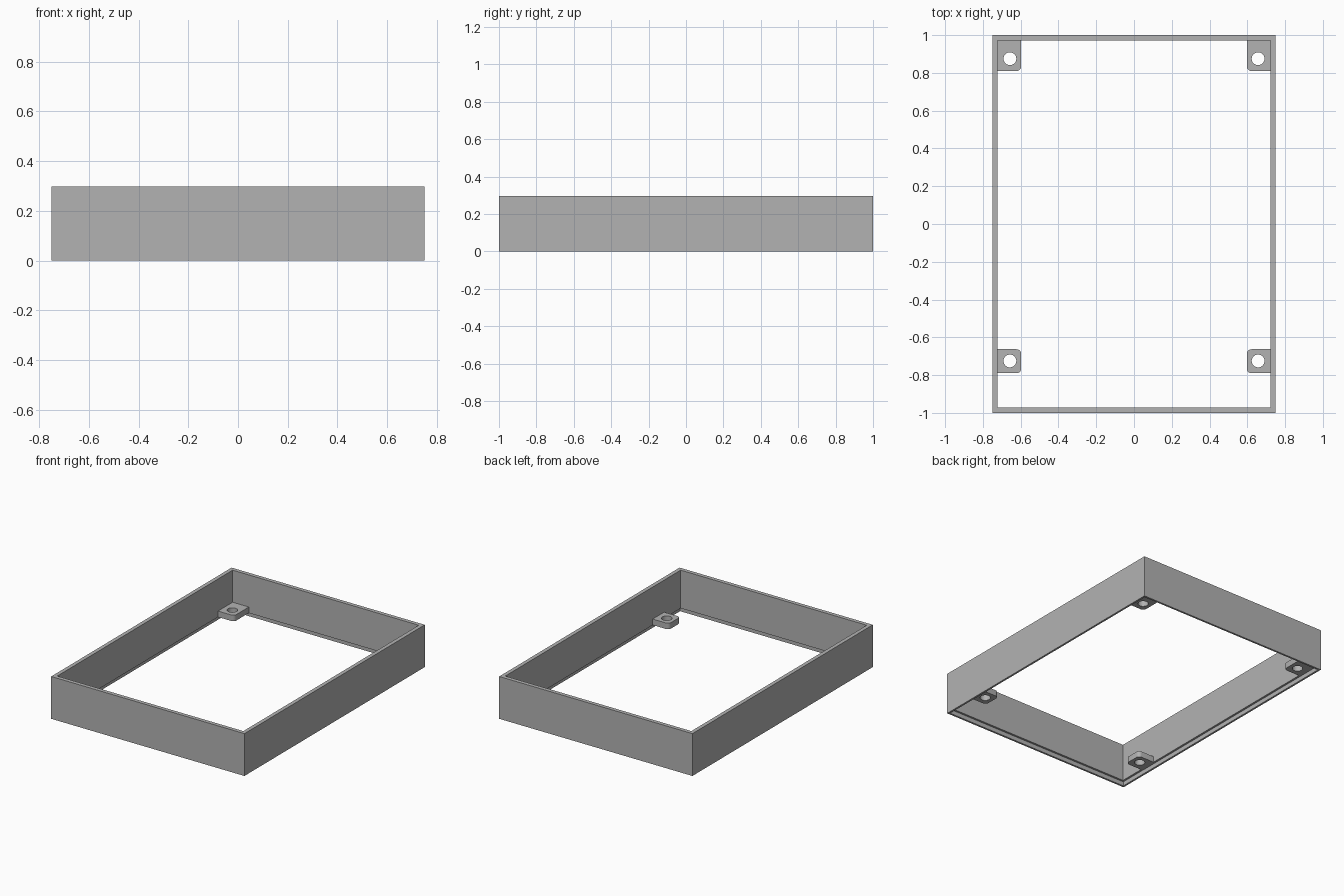
import bpy, bmesh, math

if "Cube" in bpy.data.objects:
    bpy.data.objects.remove(bpy.data.objects["Cube"])

HX, HY, H = 0.75, 1.0, 0.297      # outer half sizes and height
WALL, LIP, STEP = 0.0275, 0.0135, 0.03   # wall, thin bottom lip, rebate height
TAB_TOP = 0.072
HOLE_R = 0.034

grey = bpy.data.materials.new("grey plastic")
grey.diffuse_color = (0.45, 0.45, 0.45, 1)
grey.use_nodes = True
grey.node_tree.nodes["Principled BSDF"].inputs["Base Color"].default_value = grey.diffuse_color


def frame():
    """Sweep the stepped wall profile (inset, height) round a rectangle."""
    profile = [(0, 0), (0, H), (WALL, H), (WALL, STEP), (LIP, STEP), (LIP, 0)]
    corners = [(-1, -1), (1, -1), (1, 1), (-1, 1)]
    bm = bmesh.new()
    loops = [[bm.verts.new((sx * (HX - d), sy * (HY - d), z)) for d, z in profile]
             for sx, sy in corners]
    n = len(profile)
    for i in range(4):
        a, b = loops[i], loops[(i + 1) % 4]
        for j in range(n):
            k = (j + 1) % n
            bm.faces.new((a[j], b[j], b[k], a[k]))
    bmesh.ops.recalc_face_normals(bm, faces=bm.faces)
    mesh = bpy.data.meshes.new("frame_wall")
    bm.to_mesh(mesh)
    bm.free()
    ob = bpy.data.objects.new("frame_wall", mesh)
    bpy.context.collection.objects.link(ob)
    mesh.materials.append(grey)


def arc(cx, cy, r, start, end, n):
    return [(cx + r * math.cos(math.radians(start + (end - start) * i / n)),
             cy + r * math.sin(math.radians(start + (end - start) * i / n)))
            for i in range(n + 1)]


def tab(name, side, y0, y1, hole_y, round_top):
    """Screw tab on the left (-1) or right (1) wall, inner corners rounded."""
    x0, x1, r = -(HX - WALL), -0.597, 0.025
    outline = [(x0, y0)] + arc(x1 - r, y0 + r, r, -90, 0, 6)
    outline += arc(x1 - r, y1 - r, r, 0, 90, 6) if round_top else [(x1, y1)]
    outline += [(x0, y1)]
    hole = arc(-0.657, hole_y, HOLE_R, 0, 360, 32)[:-1]
    cu = bpy.data.curves.new(name, 'CURVE')
    cu.dimensions, cu.fill_mode = '2D', 'BOTH'
    cu.extrude = (TAB_TOP - STEP) / 2
    for pts in (outline, hole):
        sp = cu.splines.new('POLY')
        sp.points.add(len(pts) - 1)
        for p, (x, y) in zip(sp.points, pts):
            p.co = (-side * x, y, 0, 1)
        sp.use_cyclic_u = True
    ob = bpy.data.objects.new(name, cu)
    ob.location.z = (TAB_TOP + STEP) / 2
    bpy.context.collection.objects.link(ob)
    cu.materials.append(grey)
    # Turn the filled outline into a clean mesh
    bpy.ops.object.select_all(action='DESELECT')
    ob.select_set(True)
    bpy.context.view_layer.objects.active = ob
    bpy.ops.object.convert(target='MESH')
    ob = bpy.context.view_layer.objects.active
    bm = bmesh.new()
    bm.from_mesh(ob.data)
    bmesh.ops.remove_doubles(bm, verts=bm.verts, dist=1e-5)
    bmesh.ops.recalc_face_normals(bm, faces=bm.faces)
    bm.to_mesh(ob.data)
    bm.free()
    bpy.ops.object.shade_smooth_by_angle(angle=math.radians(30))


frame()
for side, label in ((-1, "left"), (1, "right")):
    tab("back_tab_" + label, side, 0.81, HY - WALL, 0.875, False)
    tab("front_tab_" + label, side, -0.79, -0.663, -0.725, True)
